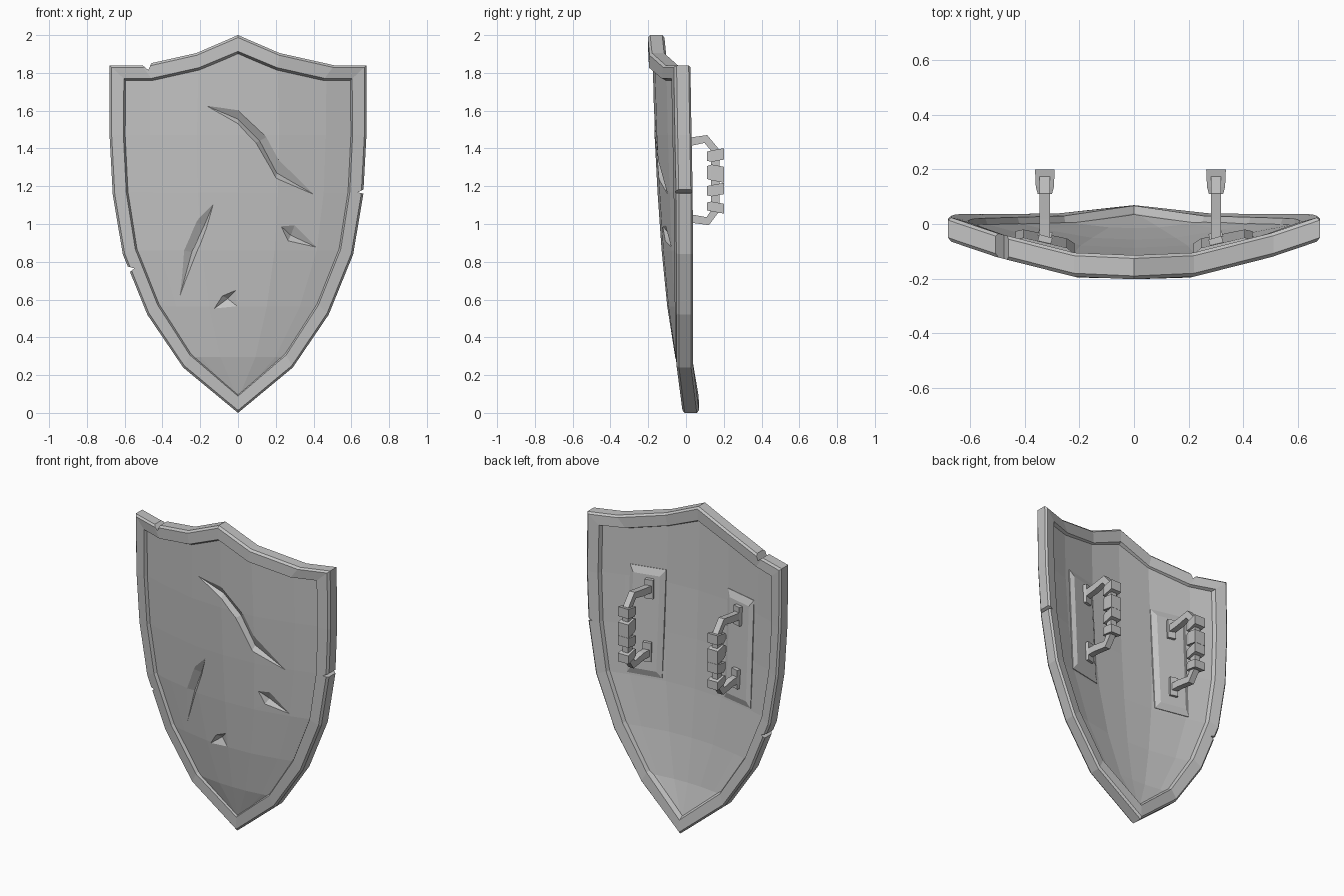
import bpy, bmesh, math
from mathutils import Vector, Matrix

if "Cube" in bpy.data.objects:
    bpy.data.objects.remove(bpy.data.objects["Cube"])

steel = bpy.data.materials.new("steel_grey")
steel.use_nodes = True
COLOUR = (0.55, 0.55, 0.55, 1)
steel.diffuse_color = COLOUR
steel.node_tree.nodes["Principled BSDF"].inputs["Base Color"].default_value = COLOUR


def finish(name, bm):
    """Turn a bmesh into a flat-shaded object."""
    bmesh.ops.remove_doubles(bm, verts=bm.verts, dist=0.0005)
    bmesh.ops.recalc_face_normals(bm, faces=bm.faces)
    mesh = bpy.data.meshes.new(name)
    bm.to_mesh(mesh)
    bm.free()
    mesh.materials.append(steel)
    obj = bpy.data.objects.new(name, mesh)
    bpy.context.collection.objects.link(obj)
    return obj


def loft(name, rings, closed=False):
    """Skin a row of equal-sized rings, capping the ends if open."""
    bm = bmesh.new()
    rows = [[bm.verts.new(p) for p in ring] for ring in rings]
    n = len(rows[0])
    pairs = list(zip(rows, rows[1:])) + ([(rows[-1], rows[0])] if closed else [])
    for a, b in pairs:
        for i in range(n):
            j = (i + 1) % n
            bm.faces.new((a[i], a[j], b[j], b[i]))
    if not closed:
        # A ring that shrinks to a point or an edge needs no cap
        for ring, row in ((rings[0], rows[0]), (rings[-1], rows[-1])):
            if len({tuple(round(c, 4) for c in p) for p in ring}) > 2:
                bm.faces.new(row)
    return finish(name, bm)


def carve(target, cutter):
    """Subtract the cutter from the target and discard it."""
    mod = target.modifiers.new("cut", 'BOOLEAN')
    mod.operation, mod.solver, mod.object = 'DIFFERENCE', 'EXACT', cutter
    bpy.context.view_layer.objects.active = target
    bpy.ops.object.modifier_apply(modifier=mod.name)
    bpy.data.objects.remove(cutter)


def lerp(a, b, t):
    return a + (b - a) * t


def table(points, v):
    """Piecewise linear lookup in ascending (key, value) points."""
    if v <= points[0][0]:
        return points[0][1]
    for (k0, a), (k1, b) in zip(points, points[1:]):
        if v <= k1:
            return lerp(a, b, (v - k0) / (k1 - k0))
    return points[-1][1]


# Half outline of the rim: outer x, z, inner x, z, centre depth
OUTLINE = [
    (0, 2.0, 0, 1.9, -.158), (.22, 1.905, .205, 1.815, -.148),
    (.51, 1.84, .45, 1.76, -.075), (.68, 1.84, .592, 1.758, -.018),
    (.68, 1.47, .595, 1.47, -.012), (.663, 1.155, .58, 1.17, -.006),
    (.61, .84, .533, .87, -.005), (.48, .52, .417, .58, -.005),
    (.29, .24, .25, .318, -.005), (0, 0, 0, .103, .025)]
COLUMNS = (0, .35, .75, 1)
BULGE = [(0, 0), (.35, .1), (.75, .58), (1, 1)]
SPINE = [(.07, .022), (.25, -.03), (.6, -.085), (1, -.122), (1.5, -.148), (1.8, -.158)]
FRONT, BACK = -.02, .022

# Panel edge tucked a little under the rim
EDGE = [(lerp(ix, ox, .3), lerp(iz, oz, .3), c - .02 * ox) for ox, oz, ix, iz, c in OUTLINE]
SIDE = EDGE[3:]
WIDTH = [(z, x) for x, z, c in reversed(SIDE)]
EDGE_DEPTH = [(z, c) for x, z, c in reversed(SIDE)]


def depth(x, z):
    """Middle of the curved panel at a given x and z."""
    u = min(abs(x) / max(table(WIDTH, z), .001), 1)
    return lerp(table(SPINE, z), table(EDGE_DEPTH, z), table(BULGE, u))


# Curved panel: each ring runs across the front and returns along the back
signed = [-u for u in reversed(COLUMNS[1:])] + list(COLUMNS)
rings = []
for r, (w, z, c) in enumerate(SIDE):
    line = [(u * w, z) for u in signed]
    if r == 0:
        line = [(-x, h) for x, h, c in EDGE[3:0:-1]] + [(x, h) for x, h, c in EDGE[:4]]
    rings.append([(x, depth(x, h) + FRONT, h) for x, h in line]
                 + [(x, depth(x, h) + BACK, h) for x, h in reversed(line)])
panel = loft("shield_panel", rings)

# Bevelled rim swept round the outline
SECTION = [(0, -.032), (.13, -.044), (.86, -.042), (1, -.016),
           (1, .014), (.86, .042), (.13, .044), (0, .032)]
loop = [(1, p) for p in OUTLINE] + [(-1, p) for p in OUTLINE[-2:0:-1]]
rim = loft("shield_rim", [
    [(s * lerp(ox, ix, t), c + off - .03 * ox * t, lerp(oz, iz, t)) for t, off in SECTION]
    for s, (ox, oz, ix, iz, c) in loop], closed=True)

# Chips in the rim: apex and two outer corners
for chip in ([(-.475, 1.815), (-.535, 1.865), (-.45, 1.87)],
             [(.635, 1.168), (.70, 1.2), (.70, 1.15)],
             [(-.548, .765), (-.62, .785), (-.60, .725)]):
    carve(rim, loft("chip_cutter", [[(x, y, z) for x, z in chip] for y in (-.3, .2)]))

# Battle gashes: two tips, then stations of upper edge, valley, lower edge
GASHES = [
    ((-.2, 1.64), (.43, 1.14), [((0, 1.605), (0, 1.555), (0, 1.53)),
                                ((.15, 1.46), (.115, 1.44), (.095, 1.43)),
                                ((.215, 1.34), (.205, 1.27), (.2, 1.245))]),
    ((-.12, 1.13), (-.32, .575), [((-.225, 1.01), (-.18, .99), (-.165, .98)),
                                  ((-.285, .86), (-.245, .85), (-.215, .86))]),
    ((.215, 1.0), (.43, .87), [((.3, .995), (.28, .94), (.265, .91))]),
    ((-.135, .545), (0, .66), [((-.085, .62), (-.055, .605), (-.005, .565))])]


def on_front(p, sink=0):
    return Vector((p[0], depth(*p) + FRONT + sink, p[1]))


for start, end, stations in GASHES:
    rings = [[on_front(start, -.004)] * 3]
    for upper, valley, lower in stations:
        v = on_front(valley, .026)
        rings.append([v + (on_front(upper) - v) * 1.35, v, v + (on_front(lower) - v) * 1.35])
    rings.append([on_front(end, -.004)] * 3)
    carve(panel, loft("gash_cutter", rings))


# Backing plates, grips and wraps
CORNERS = [(-1, -1), (1, -1), (1, 1), (-1, 1)]
GRIP = [(-.07, 1.425), (.02, 1.435), (.105, 1.45), (.155, 1.39),
        (.155, 1.07), (.115, 1.015), (.02, 1.03), (-.07, 1.03)]
WRAPS = [(1.365, .03, .006), (1.267, .042, -.006), (1.182, .03, .006), (1.087, .026, -.006)]

for label, side, x in (("left", 1, .3), ("right", -1, -.326)):
    mid = side * .325
    loft(label + "_backing_plate", [
        [(mid + a * wide, depth(mid + a * wide, 1.21 + b * high) + lift, 1.21 + b * high)
         for a, b in CORNERS]
        for wide, high, lift in ((.108, .335, .005), (.108, .335, .026), (.08, .295, .042))])

    rings = []
    for i, (y, z) in enumerate(GRIP):
        before, after = GRIP[max(i - 1, 0)], GRIP[min(i + 1, len(GRIP) - 1)]
        t = Vector((after[0] - before[0], after[1] - before[1])).normalized()
        rings.append([(x + a * .019, y - t.y * b * .022, z + t.x * b * .022)
                      for a, b in CORNERS])
    loft(label + "_grip", rings)

    for z in (1.425, 1.035):
        bm = bmesh.new()
        bmesh.ops.create_cube(bm, size=1, matrix=(
            Matrix.Translation((x, depth(x, z) + .048, z))
            @ Matrix.Rotation(side * .28, 4, 'Z') @ Matrix.Diagonal((.05, .03, .12, 1))))
        finish(label + "_grip_foot", bm)
    for z, half, slant in WRAPS:
        loft(label + "_grip_wrap", [
            [(x + a * wide, y, z + b * half * grow + math.copysign(slant, slant * (y - .15)))
             for a, b in CORNERS]
            for y, wide, grow in ((.11, .026, .8), (.135, .033, 1), (.2, .036, 1))])
